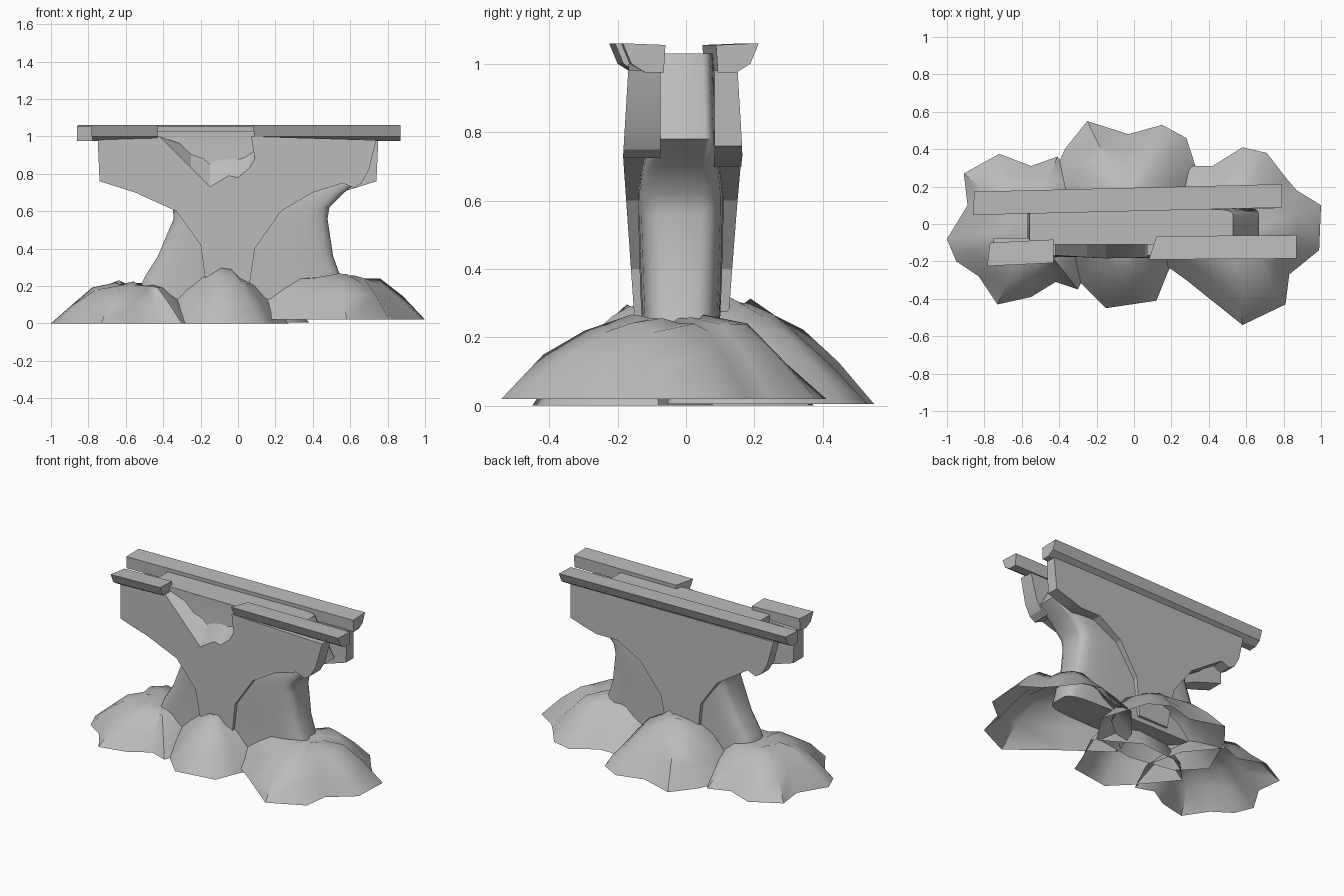
import bpy, bmesh, math, random
from mathutils import Vector

random.seed(4)
if "Cube" in bpy.data.objects:
    bpy.data.objects.remove(bpy.data.objects["Cube"])

stone = bpy.data.materials.new("grey stone")
stone.use_nodes = True
GREY = (0.5, 0.5, 0.5, 1)
stone.diffuse_color = GREY
stone.node_tree.nodes["Principled BSDF"].inputs["Base Color"].default_value = GREY


def finish(bm, name, angle):
    bmesh.ops.recalc_face_normals(bm, faces=bm.faces)
    mesh = bpy.data.meshes.new(name)
    bm.to_mesh(mesh)
    bm.free()
    mesh.materials.append(stone)
    ob = bpy.data.objects.new(name, mesh)
    bpy.context.collection.objects.link(ob)
    bpy.ops.object.select_all(action='DESELECT')
    ob.select_set(True)
    bpy.context.view_layer.objects.active = ob
    bpy.ops.object.shade_smooth_by_angle(angle=math.radians(angle))


def loft(name, rings, angle, caps=(True, True)):
    """Skin a list of equal-length closed rings."""
    bm = bmesh.new()
    rows = [[bm.verts.new(p) for p in ring] for ring in rings]
    n = len(rows[0])
    for a, b in zip(rows, rows[1:]):
        for i in range(n):
            j = (i + 1) % n
            bm.faces.new((a[i], a[j], b[j], b[i]))
    for row, cap in zip((rows[0], rows[-1]), caps):
        if cap:
            bm.faces.new(row)
    finish(bm, name, angle)


# Pier core: rounded stem that flares to carry the deck
def core_ring(z, x0, x1, y0, y1, power):
    ring = []
    for i in range(24):
        a = math.tau * (i + 0.5) / 24
        c, s = math.cos(a), math.sin(a)
        ring.append(((x0 + x1) / 2 + (x1 - x0) / 2 * math.copysign(abs(c) ** power, c),
                     (y0 + y1) / 2 + (y1 - y0) / 2 * math.copysign(abs(s) ** power, s), z))
    return ring


core = [(0.13, -0.55, 0.58, -0.13, 0.1, 0.4), (0.25, -0.5, 0.55, -0.13, 0.1, 0.4),
        (0.36, -0.43, 0.51, -0.135, 0.105, 0.4), (0.56, -0.345, 0.48, -0.14, 0.11, 0.35),
        (0.62, -0.35, 0.49, -0.14, 0.11, 0.33), (0.7, -0.44, 0.57, -0.13, 0.1, 0.28),
        (0.78, -0.57, 0.67, -0.11, 0.09, 0.2), (1.03, -0.56, 0.53, -0.11, 0.08, 0.2)]
loft("pier_core", [core_ring(*row) for row in core], 52)

# Side walls: flared slabs, each with one square end and one broken end
SQUARE = [(0.75, 0.98), (0.74, 0.76), (0.55, 0.7)]
BROKEN = [(0.74, 0.98), (0.7, 0.82), (0.66, 0.75), (0.62, 0.725), (0.56, 0.75)]
LEFT_STEM = [(0.4, 0.7), (0.23, 0.6), (0.09, 0.4), (0.055, 0.16)]
RIGHT_STEM = [(-0.165, 0.16), (-0.2, 0.42), (-0.33, 0.6)]
NOTCH = [(-0.42, 1.0), (-0.25, 0.83), (-0.15, 0.73), (-0.05, 0.79), (0.0, 0.78), (0.06, 0.83),
         (0.09, 0.88), (0.07, 1.0)]


def wall(name, side, offset, tilt, left_end, right_end, notch):
    flare = left_end + LEFT_STEM + RIGHT_STEM + [(-x, z) for x, z in reversed(right_end)]
    bm = bmesh.new()
    outer = [bm.verts.new((x, side, z)) for x, z in flare + notch]
    inner = [bm.verts.new((x, 0, z)) for x, z in flare]
    inner += [bm.verts.new((x, 0, z + 0.65 * (1 - z))) for x, z in notch]
    n = len(outer)
    for i in range(n):
        j = (i + 1) % n
        bm.faces.new((outer[i], outer[j], inner[j], inner[i]))
    bm.faces.new(outer)
    bm.faces.new(inner)
    bmesh.ops.bisect_plane(bm, geom=bm.verts[:] + bm.edges[:] + bm.faces[:],
                           plane_co=(0, 0, 0.73), plane_no=(0, 0, 1))
    # batter the outer face: widest at the shoulder
    for v in bm.verts:
        z = v.co.z
        reach = offset + (0.07 * z if z < 0.73 else 0.051 - 0.06 * (z - 0.73))
        depth = abs(v.co.y)
        v.co.y = side * (0.075 + (reach - 0.075) * depth) + tilt * v.co.x
    finish(bm, name, 18)


wall("front_wall", -1, 0.133, 0, BROKEN, SQUARE, NOTCH)
wall("back_wall", 1, 0.106, 0.012, SQUARE, BROKEN, [])


# Parapet rails: one long and two broken lengths
def rail(name, x0, x1, side, y0, y1, skew):
    """Overhanging moulding; y0 and y1 are inner-edge positions at each end."""
    section = [(0, 1.055), (0.125, 1.06), (0.1, 1.0), (0.06, 0.975), (0.005, 0.975)]
    rings = []
    for x, y, shift in ((x0, y0, skew), (x1, y1, 0)):
        rings.append([(x + shift * d / 0.125, y + side * d, z) for d, z in section])
    loft(name, rings, 30)


rail("back_rail", -0.86, 0.79, 1, 0.048, 0.088, 0.005)
rail("front_rail_left", 0.12, 0.87, -1, -0.065, -0.06, -0.04)
rail("front_rail_right", -0.77, -0.43, -1, -0.1, -0.083, -0.015)


# Rubble: open-bottomed mounds heaped around the foot
BROAD = [(1, 0), (0.75, 0.48), (0.5, 0.87), (0.22, 0.98)]
PEAKED = [(1, 0), (0.76, 0.38), (0.52, 0.7), (0.33, 0.88), (0.16, 1)]


def mound(name, outline, centre, height, base, slope):
    """Shrink the outline towards its centre along a slope of (scale, height) steps."""
    c = Vector(centre)
    rings = []
    for scale, h in slope:
        jitter = 0.015 if h else 0
        ring = []
        for p in outline:
            q = c + (Vector(p) - c) * scale
            z = base + (height - base) * h + random.uniform(-jitter, jitter)
            ring.append((q.x, q.y, z))
        rings.append(ring)
    loft(name, rings, 50, caps=(False, True))


mound("rubble_right",
      [(-1, -0.08), (-0.95, -0.2), (-0.83, -0.28), (-0.73, -0.43), (-0.55, -0.39), (-0.42, -0.31),
       (-0.3, -0.35), (-0.18, -0.1), (-0.24, 0.15), (-0.41, 0.36), (-0.55, 0.31), (-0.72, 0.375),
       (-0.91, 0.27), (-0.89, 0.1)], (-0.56, -0.02), 0.22, 0, BROAD)
mound("rubble_back",
      [(-0.5, 0.1), (-0.37, 0.4), (-0.25, 0.55), (-0.03, 0.48), (0.15, 0.53), (0.28, 0.46),
       (0.38, 0.15), (0.25, -0.05), (-0.05, -0.1), (-0.35, -0.05)], (-0.04, 0.12), 0.305, 0.005,
      PEAKED)
mound("rubble_front",
      [(-0.46, -0.1), (-0.28, -0.32), (-0.15, -0.45), (0.12, -0.41), (0.18, -0.26), (0.27, -0.08),
       (0, 0.08), (-0.32, 0.05)], (-0.08, -0.12), 0.285, 0, PEAKED)
mound("rubble_left",
      [(0.03, -0.12), (0.28, -0.3), (0.58, -0.54), (0.81, -0.43), (0.83, -0.27), (0.99, -0.14),
       (1, 0.1), (0.87, 0.18), (0.81, 0.25), (0.71, 0.38), (0.58, 0.41), (0.42, 0.31),
       (0.28, 0.31), (0.1, 0.1)], (0.52, -0.05), 0.26, 0.02, BROAD)
